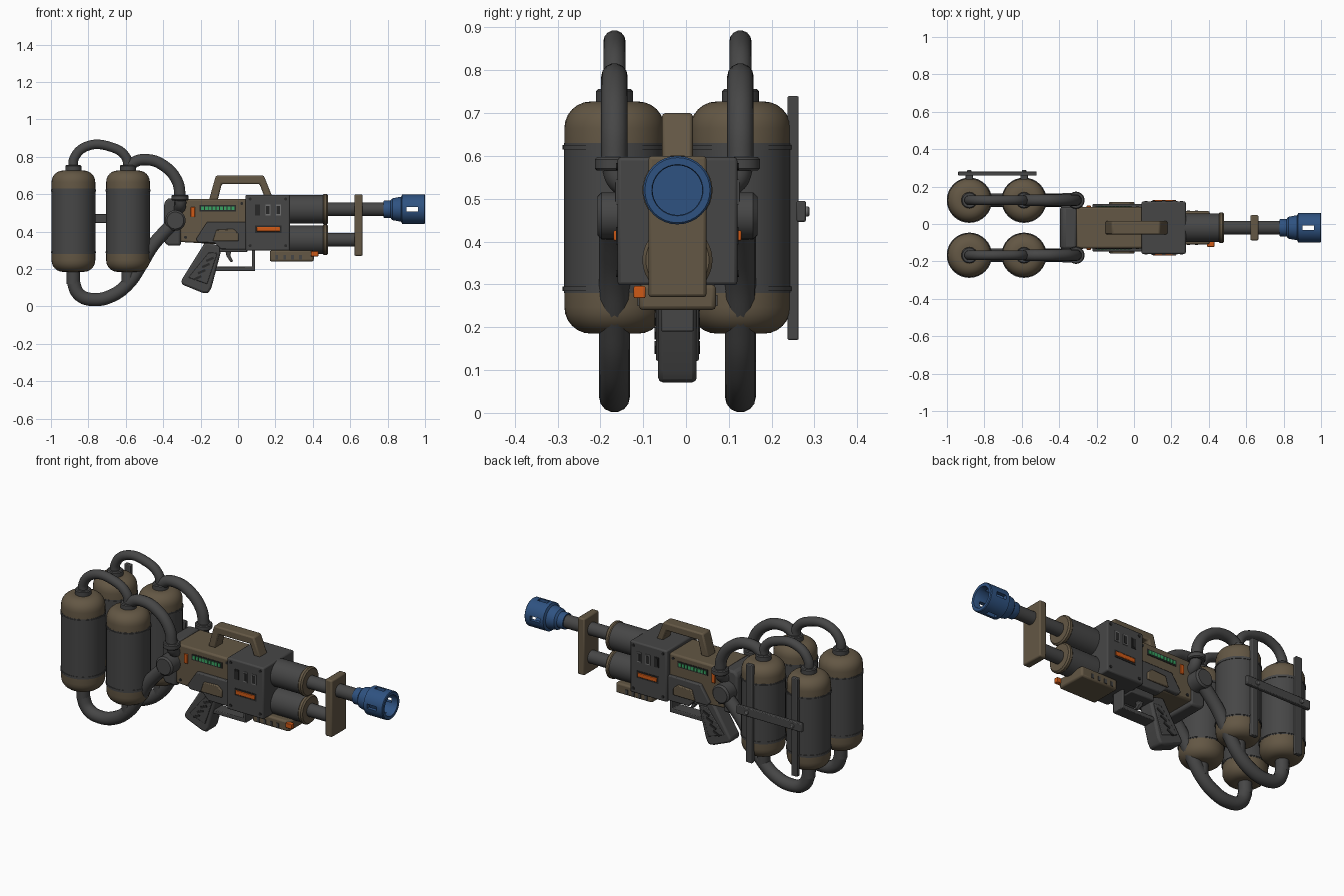
import bpy, bmesh, math
from mathutils import Matrix, Vector

if "Cube" in bpy.data.objects:
    bpy.data.objects.remove(bpy.data.objects["Cube"])

YC = -0.02  # symmetry plane of the whole device


def mat(name, rgb):
    m = bpy.data.materials.new(name)
    m.diffuse_color = (*rgb, 1)
    m.use_nodes = True
    m.node_tree.nodes["Principled BSDF"].inputs["Base Color"].default_value = m.diffuse_color
    return m


BROWN = mat("brown", (0.125, 0.095, 0.058))
DARK = mat("dark_grey", (0.062, 0.062, 0.062))
BLACK = mat("black", (0.022, 0.022, 0.022))
BLUE = mat("blue", (0.028, 0.085, 0.22))
ORANGE = mat("orange", (0.62, 0.10, 0.008))
GREEN = mat("green", (0.04, 0.36, 0.12))
GREY = mat("light_grey", (0.16, 0.16, 0.16))


def finish(name, bm, material, bevel=0.0, smooth=True):
    bmesh.ops.recalc_face_normals(bm, faces=bm.faces)
    me = bpy.data.meshes.new(name)
    bm.to_mesh(me)
    bm.free()
    me.materials.append(material)
    ob = bpy.data.objects.new(name, me)
    bpy.context.collection.objects.link(ob)
    if bevel:
        b = ob.modifiers.new("bevel", 'BEVEL')
        b.width, b.segments, b.limit_method = bevel, 2, 'ANGLE'
    if smooth:
        bpy.context.view_layer.objects.active = ob
        ob.select_set(True)
        bpy.ops.object.shade_smooth_by_angle(angle=math.radians(35))
        ob.select_set(False)
    return ob


def prism(name, pts, y0, y1, material, bevel=0.0):
    """Side outline in x,z pushed from y0 to y1."""
    bm = bmesh.new()
    f = bm.faces.new([bm.verts.new((x, y0, z)) for x, z in pts])
    r = bmesh.ops.extrude_face_region(bm, geom=[f])
    bmesh.ops.translate(bm, verts=[v for v in r["geom"] if isinstance(v, bmesh.types.BMVert)],
                        vec=(0, y1 - y0, 0))
    return finish(name, bm, material, bevel, bevel > 0)


def box(name, x0, x1, y0, y1, z0, z1, material, bevel=0.0):
    return prism(name, [(x0, z0), (x1, z0), (x1, z1), (x0, z1)], y0, y1, material, bevel)


def lathe(name, profile, centre, axis, material, seg=32):
    """Spin (radius, distance) pairs around an axis through centre."""
    bm = bmesh.new()
    vs = [bm.verts.new((r, 0, t)) for r, t in profile]
    es = [bm.edges.new(p) for p in zip(vs, vs[1:])]
    bmesh.ops.spin(bm, geom=vs + es, cent=(0, 0, 0), axis=(0, 0, 1),
                   angle=2 * math.pi, steps=seg, use_duplicate=False)
    bmesh.ops.remove_doubles(bm, verts=bm.verts, dist=1e-5)
    q = Vector((0, 0, 1)).rotation_difference(Vector(axis))
    bm.transform(Matrix.Translation(centre) @ q.to_matrix().to_4x4())
    return finish(name, bm, material)


def rod(name, r, a, b, centre, axis, material, c=0.0):
    p = [(0, a), (r - c, a), (r, a + c), (r, b - c), (r - c, b), (0, b)]
    return lathe(name, p, centre, axis, material)


def hose(name, pts, r):
    cu = bpy.data.curves.new(name, 'CURVE')
    cu.dimensions, cu.bevel_depth, cu.bevel_resolution = '3D', r, 5
    cu.resolution_u, cu.use_fill_caps = 6, True
    sp = cu.splines.new('BEZIER')
    sp.bezier_points.add(len(pts) - 1)
    for bp, p in zip(sp.bezier_points, pts):
        bp.co = p
        bp.handle_left_type = bp.handle_right_type = 'AUTO'
    cu.materials.append(DARK)
    ob = bpy.data.objects.new(name, cu)
    bpy.context.collection.objects.link(ob)


X, Y, Z = (1, 0, 0), (0, 1, 0), (0, 0, 1)
T1, T2 = -0.88, -0.588  # tank positions along x

for s in (-1, 1):
    y = YC + s * 0.147

    def side(name, pts, o0, o1, material, bevel=0.0):
        prism(name, pts, YC + s * o0, YC + s * o1, material, bevel)

    def sbox(name, x0, x1, z0, z1, o0, o1, material, bevel=0.0):
        side(name, [(x0, z0), (x1, z0), (x1, z1), (x0, z1)], o0, o1, material, bevel)

    # tanks with rounded caps and thin rims
    for x in (T1, T2):
        rod("tank_body", 0.118, 0.28, 0.63, (x, y, 0), Z, DARK)
        for z in (0.29, 0.62):
            rod("tank_rim", 0.121, z - 0.005, z + 0.005, (x, y, 0), Z, DARK)
        dome = [(0.117, 0.165)] + [(0.055 + 0.062 * math.cos(a), 0.209 + 0.062 * math.sin(a))
                                   for a in [i * math.pi / 12 for i in range(7)]] + [(0, 0.271)]
        lathe("tank_top_cap", dome, (x, y, 0.456), Z, BROWN)
        lathe("tank_bottom_cap", dome, (x, y, 0.456), (0, 0, -1), BROWN)
        rod("tank_collar", 0.043, 0.72, 0.756, (x, y, 0), Z, DARK, 0.005)
        rod("tank_outlet", 0.036, 0.12, 0.20, (x, y, 0), Z, DARK)
    # hoses
    hose("tank_link_hose", [(px, y, pz) for px, pz in
         [(T1, .73), (-.877, .79), (-.81, .856), (-.68, .853), (-.60, .80), (T2, .73)]], 0.026)
    hose("upper_feed_hose", [(px, y, pz) for px, pz in
         [(T2, .73), (-.56, .768), (-.49, .785), (-.40, .755), (-.325, .67), (-.308, .58)]], 0.031)
    hose("lower_feed_hose", [(px, y, pz) for px, pz in
         [(T1, .19), (-.877, .12), (-.845, .06), (-.77, .037), (-.67, .06), (-.585, .125),
          (-.52, .22), (-.46, .32), (-.40, .39), (-.335, .455)]], 0.036)
    # hose joints on the rear of the gun
    rod("upper_hose_collar", 0.046, 0.566, 0.597, (-0.31, y, 0), Z, DARK, 0.005)
    hose("upper_hose_elbow", [(-.308, y, .575), (-.308, y - s * .012, .545), (-.315, YC + s * .09, .52)], 0.031)
    rod("lower_hose_joint", 0.055, 0.09, 0.187, (-0.335, YC, 0.46), (0, s, 0), DARK, 0.01)

    # trigger housing plate with raised brown pad
    side("housing_plate", [(-.225, .36), (-.165, .452), (.045, .452), (.045, .305), (-.09, .305),
                           (-.125, .34), (-.21, .34)], 0.08, 0.127, DARK, 0.006)
    side("housing_pad", [(-.135, .35), (-.115, .41), (-.025, .415), (.003, .39), (.003, .35)],
         0.12, 0.137, BROWN, 0.005)
    # glowing strip and lamps
    sbox("display_panel", -.205, -.01, .508, .542, 0.105, 0.113, BLACK)
    for i in range(9):
        sbox("display_bar", -.197 + i * .0203, -.182 + i * .0203, .515, .535, 0.11, 0.116, GREEN)
    sbox("rear_lamp", -.253, -.23, .478, .532, 0.105, 0.118, ORANGE, 0.003)
    sbox("lamp_recess", .092, .232, .393, .434, 0.138, 0.143, BLACK)
    sbox("side_lamp", .10, .225, .402, .426, 0.138, 0.149, ORANGE, 0.003)
    for i in range(3):
        x = .09 + i * .056
        sbox("vent_frame", x, x + .028, .487, .545, 0.138, 0.144, GREY if i else BLACK)
        sbox("vent_slot", x + .005, x + .023, .494, .538, 0.14, 0.146, BLACK)
    # bolts on the main block and receiver
    for bx, bz, o in ((.065, .325, .14), (.255, .325, .14), (.255, .575, .14), (.065, .575, .14),
                      (-.28, .37, .11), (.02, .55, .11)):
        rod("bolt", 0.008, o - .004, o + .004, (bx, YC, bz), (0, s, 0), BLACK)
    # grip panel and ridges
    side("grip_panel", [(-.155, .29), (-.11, .285), (-.165, .12), (-.265, .155)], 0.04, 0.05, DARK, 0.004)
    for i in range(4):
        x, z = -.148 - i * .022, .255 - i * .033
        side("grip_ridge", [(x - .02, z - .018), (x + .02, z), (x + .016, z + .012), (x - .024, z - .006)],
             0.048, 0.053, BLACK)
    # magazine ribs
    for i in range(4):
        sbox("magazine_rib", .20 + i * .042, .215 + i * .042, .25, .275, 0.088, 0.093, DARK)


def mid(name, pts, half, material, bevel=0.0):
    return prism(name, pts, YC - half, YC + half, material, bevel)


# gun body
mid("rear_block", [(-.395, .345), (-.375, .325), (-.305, .325), (-.305, .578), (-.375, .578), (-.395, .555)],
    0.112, DARK, 0.012)
mid("receiver", [(-.31, .345), (-.06, .33), (.05, .33), (.05, .575), (-.31, .575)], 0.11, BROWN, 0.01)
box("main_block", .04, .277, YC - .14, YC + .14, .298, .597, DARK, 0.008)
mid("carry_handle", [(-.155, .57), (-.118, .70), (.138, .70), (.182, .59), (.14, .59), (.115, .655),
                     (-.087, .655), (-.108, .57)], 0.036, BROWN, 0.008)

# grip, trigger and guard
mid("grip", [(-.175, .345), (-.085, .32), (-.10, .26), (-.142, .10), (-.16, .07), (-.19, .073),
             (-.30, .118), (-.303, .14)], 0.045, DARK, 0.012)
mid("trigger_guard", [(-.13, .19), (.092, .19), (.092, .31), (.075, .31), (.075, .213), (-.12, .213)],
    0.038, DARK, 0.004)
mid("trigger", [(-.07, .31), (-.03, .31), (-.042, .275), (-.025, .24), (-.04, .238), (-.062, .27)],
    0.015, DARK, 0.003)
box("under_rail", -.10, .05, YC - .06, YC + .06, .29, .34, DARK, 0.006)

# lower magazine and safety tab
box("magazine", .17, .405, YC - .09, YC + .09, .24, .30, BROWN, 0.01)
box("safety_tab", .39, .43, YC - .102, YC - .075, .268, .296, ORANGE, 0.003)

# twin barrels
for z, end in ((.52, .80), (.357, .64)):
    rod("barrel_shroud", 0.077, .27, .46, (0, YC, z), X, DARK)
    rod("shroud_cap", 0.082, .452, .482, (0, YC, z), X, BROWN, 0.008)
    rod("barrel", 0.037, .45, end, (0, YC, z), X, DARK)
box("barrel_bracket", .622, .666, YC - .068, YC + .068, .27, .60, BROWN, 0.008)

# hollow nozzle with four slots
nozzle = lathe("nozzle", [(0, .778), (.044, .778), (.046, .782), (.046, .815), (.058, .825), (.066, .866),
                          (.066, .872), (.08, .878), (.08, .996), (.076, 1.0), (.06, 1.0), (.058, .996),
                          (.058, .89), (0, .89)], (0, YC, .52), X, BLUE)
for i, (hy, hz) in enumerate(((.15, .013), (.013, .15))):
    cut = box("slot_cutter", .90, .962, YC - hy, YC + hy, .52 - hz, .52 + hz, BLUE)
    cut.hide_render = True
    cut.hide_viewport = True
    cut.display_type = 'WIRE'
    m = nozzle.modifiers.new("slot", 'BOOLEAN')
    m.operation, m.object, m.solver = 'DIFFERENCE', cut, 'EXACT'

# carrying frame behind the tanks
for x in (T1, T2):
    box("frame_upright", x - .02, x + .02, .237, .263, .17, .74, DARK, 0.004)
    rod("frame_bolt", 0.012, .275, .288, (x, 0, .47), Y, GREY, 0.003)
box("frame_crossbar", -.94, -.52, .258, .28, .446, .495, DARK, 0.004)
